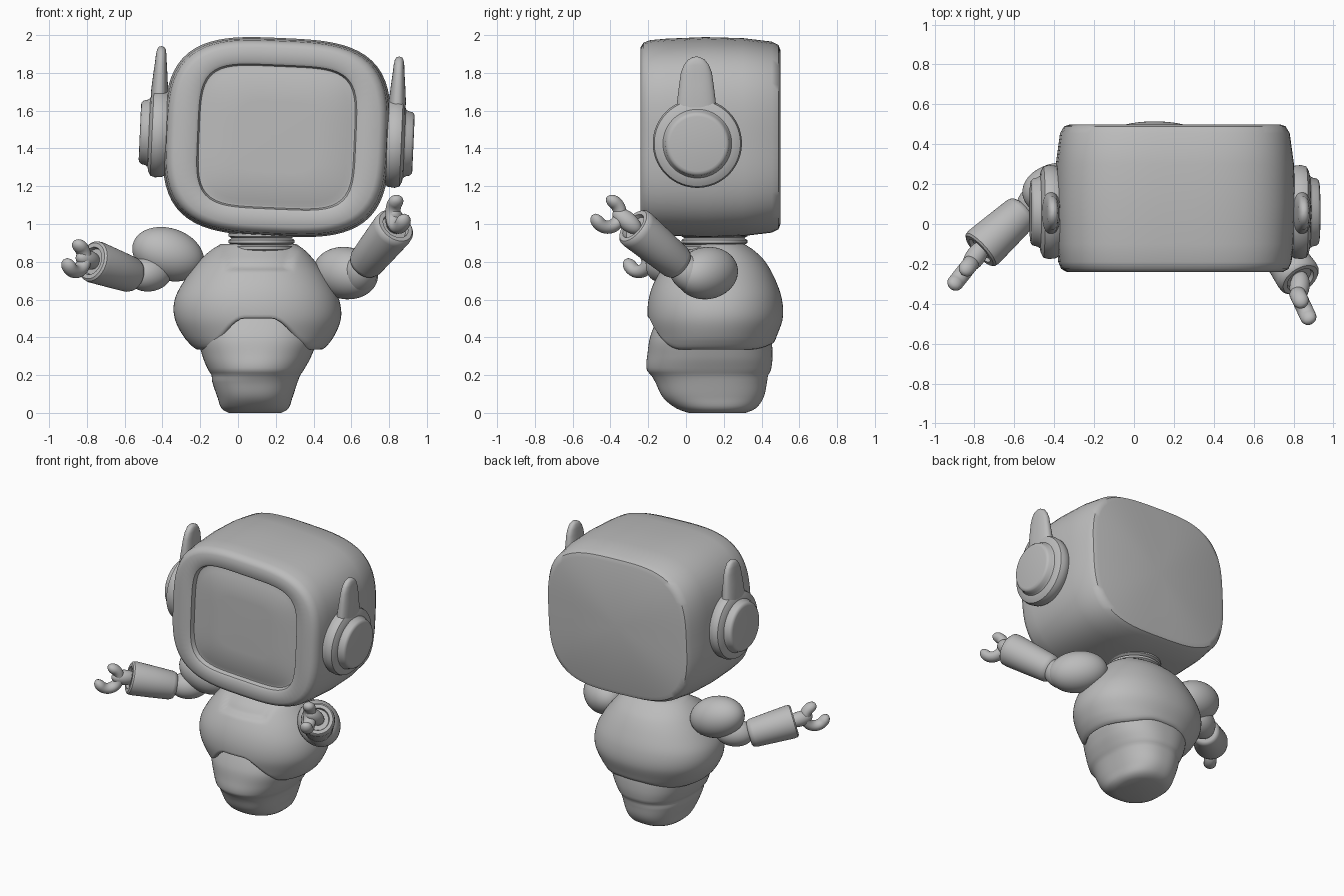
import bpy, bmesh, math
from mathutils import Vector, Matrix

if "Cube" in bpy.data.objects:
    bpy.data.objects.remove(bpy.data.objects["Cube"])

SEG = 96
grey = bpy.data.materials.new("plain_grey")
grey.use_nodes = True
grey.diffuse_color = (0.5, 0.5, 0.5, 1)
grey.node_tree.nodes["Principled BSDF"].inputs["Base Color"].default_value = grey.diffuse_color
TILT = Matrix.Translation((0.205, 0, 1.46)) @ Matrix.Rotation(math.radians(2.5), 4, 'Y')


def loft(name, rings, matrix=None, angle=40):
    """Skin a list of equal-length closed rings; a collapsed ring closes an end."""
    bm = bmesh.new()
    rows = [[bm.verts.new(p) for p in ring] for ring in rings]
    for a, b in zip(rows, rows[1:]):
        for i in range(len(a)):
            j = (i + 1) % len(a)
            bm.faces.new((a[i], a[j], b[j], b[i]))
    bmesh.ops.remove_doubles(bm, verts=bm.verts, dist=1e-5)
    bmesh.ops.recalc_face_normals(bm, faces=bm.faces)
    mesh = bpy.data.meshes.new(name)
    bm.to_mesh(mesh)
    bm.free()
    mesh.materials.append(grey)
    ob = bpy.data.objects.new(name, mesh)
    bpy.context.collection.objects.link(ob)
    if matrix:
        ob.matrix_world = matrix
    bpy.ops.object.select_all(action='DESELECT')
    ob.select_set(True)
    bpy.context.view_layer.objects.active = ob
    bpy.ops.object.shade_smooth_by_angle(angle=math.radians(angle))
    return ob


def lathe(name, start, axis, profile, matrix=None, seg=48):
    """Spin (distance, radius) pairs about an axis."""
    start, axis = Vector(start), Vector(axis).normalized()
    u = axis.orthogonal().normalized()
    v = axis.cross(u)
    turn = [math.tau * i / seg for i in range(seg)]
    return loft(name, [[start + axis * d + (u * math.cos(t) + v * math.sin(t)) * r
                        for t in turn] for d, r in profile], matrix)


def ellipsoid(name, centre, axis, half, radius):
    steps = [math.pi * i / 24 for i in range(25)]
    lathe(name, centre, axis, [(-half * math.cos(t), radius * math.sin(t)) for t in steps])


def polar(t, a, b, n):
    """Point on a superellipse in the direction t."""
    c, s = math.cos(t), math.sin(t)
    r = (abs(c / a) ** n + abs(s / b) ** n) ** (-1 / n)
    return r * c, r * s


def smooth(lo, hi, x):
    x = min(1, max(0, (x - lo) / (hi - lo)))
    return x * x * (3 - 2 * x)


def section(rows, z):
    """Smoothly interpolate (z, cx, cy, rx, ry) rows at height z."""
    rows = [Vector(r) for r in rows]
    k = max(i for i in range(len(rows) - 1) if rows[i][0] <= z or i == 0)
    slope = lambda i: ((rows[min(i + 1, len(rows) - 1)] - rows[max(i - 1, 0)])
                       / (rows[min(i + 1, len(rows) - 1)][0] - rows[max(i - 1, 0)][0]))
    p, q = rows[k], rows[k + 1]
    h = q[0] - p[0]
    t = (z - p[0]) / h
    return (p * (2 * t**3 - 3 * t**2 + 1) + slope(k) * h * (t**3 - 2 * t**2 + t)
            + q * (3 * t**2 - 2 * t**3) + slope(k + 1) * h * (t**3 - t**2))


TURN = [math.tau * i / SEG for i in range(SEG)]

# Head: rounded block along y, with the screen sunk into its front
shell = (0.6, 0.525, 3.3)
screen = (0.415, 0.378, 4.5)
steps = [(shell, 0.5, 0), (shell, 0.5, 0.87), (shell, 0.49, 0.92), (shell, 0.455, 0.955),
         (shell, 0.3, 0.99), (shell, 0.1, 1), (shell, -0.1, 0.985), (shell, -0.19, 0.97),
         (shell, -0.225, 0.945), (shell, -0.24, 0.9), (screen, -0.24, 1.05),
         (screen, -0.23, 1.01), (screen, -0.2, 0.99), (screen, -0.2, 0.96),
         (screen, -0.212, 0.9), (screen, -0.216, 0.5), (screen, -0.216, 0)]
rings = []
for shape, y, k in steps:
    rings.append([(x * k, y, z * k) for x, z in (polar(t, *shape) for t in TURN)])
loft("head", rings, TILT)

# Ear discs with upright fins
disc = [(0.5, 0), (0.5, 0.2), (0.57, 0.215), (0.6, 0.232), (0.635, 0.236), (0.66, 0.228),
        (0.672, 0.205), (0.677, 0.182), (0.69, 0.173), (0.712, 0.168), (0.722, 0.158),
        (0.725, 0.145), (0.725, 0)]
for side, word in ((1, "left"), (-1, "right")):
    lathe(word + "_ear", (0, 0.06, -0.005), (side, 0, 0), disc, TILT, SEG)
    rings = []
    for z, half, thick in ((0.1, 0.11, 0.045), (0.22, 0.102, 0.045), (0.3, 0.092, 0.038),
                           (0.37, 0.082, 0.031), (0.41, 0.066, 0.028), (0.437, 0.045, 0.023),
                           (0.45, 0.022, 0.015), (0.455, 0, 0)):
        rings.append([(side * 0.63 + x, 0.055 + y, z) for x, y in
                      ((polar(t, thick, half, 2.5) if half else (0, 0)) for t in TURN)])
    loft(word + "_fin", rings, TILT)

# Ribbed neck
rib = [(0, 0)]
for i in range(4):
    rib += [(0.035 * i, 0.158), (0.035 * i + 0.01, 0.175), (0.035 * i + 0.025, 0.175)]
lathe("neck", (0.125, 0.15, 0.82), (0, 0, 1), rib + [(0.14, 0.15), (0.14, 0)], seg=64)

# Chest shell: arched lower edge and sunken collar panel
chest = [(0.33, 0.115, 0.145, 0.335, 0.305), (0.4, 0.11, 0.15, 0.395, 0.328),
         (0.5, 0.105, 0.155, 0.44, 0.357), (0.6, 0.1, 0.155, 0.435, 0.353),
         (0.7, 0.1, 0.155, 0.385, 0.32), (0.8, 0.1, 0.16, 0.31, 0.26),
         (0.86, 0.105, 0.165, 0.25, 0.195), (0.9, 0.11, 0.16, 0.19, 0.14)]


def chest_point(t, f, k=1):
    arch = 1 - smooth(0.2, 0.85, abs(math.cos(t)))
    low = 0.335 + arch * (0.165 if math.sin(t) < 0 else 0.03)
    z = low + (0.895 - low) * f
    _, cx, cy, rx, ry = section(chest, z)
    x, y = polar(t, rx, ry, 2.15)
    if y < 0:
        width = 0.15 + 0.25 * (z - 0.75)
        k -= 0.09 * (1 - smooth(width, width + 0.025, abs(x - 0.01))) * smooth(0.745, 0.775, z)
    return cx + x * k, cy + y * k, z


rings = [[chest_point(t, 0.06, 0.85) for t in TURN], [chest_point(t, 0.0, 0.96) for t in TURN],
         [chest_point(t, 0.005, 0.985) for t in TURN]]
rings += [[chest_point(t, 0.03 + 0.97 * i / 40) for t in TURN] for i in range(41)]
rings.append([(0.11, 0.16, 0.895)] * SEG)
loft("chest", rings)

# Belly with a belt step and a soft front bulge
belly = [(0, 0.09, 0.165, 0.14, 0.15), (0.02, 0.09, 0.16, 0.175, 0.205),
         (0.08, 0.09, 0.145, 0.198, 0.265), (0.17, 0.09, 0.135, 0.228, 0.295),
         (0.2, 0.095, 0.13, 0.235, 0.305), (0.225, 0.095, 0.127, 0.252, 0.322),
         (0.3, 0.1, 0.13, 0.288, 0.328), (0.4, 0.105, 0.13, 0.315, 0.32),
         (0.55, 0.105, 0.14, 0.3, 0.27)]
rings = [[(0.09, 0.165, 0)] * SEG]
for i in range(45):
    z = 0.55 * i / 44
    _, cx, cy, rx, ry = section(belly, z)
    ring = []
    for t in TURN:
        x, y = polar(t, rx, ry, 2.4)
        bulge = math.exp(-(x / 0.13) ** 2 - ((z - 0.24) / 0.09) ** 2) if y < 0 else 0
        ring.append((cx + x, cy + y - 0.012 * bulge, z))
    rings.append(ring)
loft("belly", rings + [[(0.105, 0.14, 0.55)] * SEG])

# Forearm sleeve as (fraction of length, radius)
sleeve = [(0, 0), (0, 0.07), (0.03, 0.086), (0.1, 0.095), (0.5, 0.104), (0.9, 0.112),
          (0.97, 0.109), (1, 0.098), (1, 0.075), (0.94, 0.07), (0.94, 0)]


def arm(word, shoulder, lean, elbow, start, end, claw, heading):
    start, end, claw, d = Vector(start), Vector(end), Vector(claw), Vector(heading).normalized()
    ellipsoid(word + "_shoulder", shoulder, lean, 0.195, 0.138)
    ellipsoid(word + "_elbow", elbow, start - Vector(elbow), 0.13, 0.092)
    length = (end - start).length
    lathe(word + "_forearm", start, end - start, [(f * length, r) for f, r in sleeve])
    wrist = claw - d * 0.06 - end
    ellipsoid(word + "_wrist", end + wrist * 0.4, wrist, 0.09, 0.05)
    # Open pincer that curls in the upright plane of the heading
    up = Vector((0, 0, 1))
    mouth, side = (d + up * 0.9).normalized(), d.cross(up).normalized()
    other = mouth.cross(side)
    rings = []
    for i in range(41):
        f = i / 40
        a = math.radians(42 + 276 * f)
        out = mouth * math.cos(a) + other * math.sin(a)
        r = 0.041 * min(1, max(0, 1 - (1 - min(f, 1 - f) / 0.14) ** 2 if min(f, 1 - f) < 0.14 else 1)) ** 0.5
        rings.append([claw + out * (0.072 + r * 0.85 * math.cos(t)) + side * r * math.sin(t)
                      for t in TURN[::4]])
    loft(word + "_pincer", rings, angle=60)


arm("right", (-0.37, 0.17, 0.84), (-0.92, -0.1, 0.3), (-0.47, 0.12, 0.735),
    (-0.55, 0.07, 0.725), (-0.775, -0.135, 0.805), (-0.86, -0.25, 0.82), (-0.62, -0.78, 0))
arm("left", (0.57, 0.11, 0.74), (0.62, -0.55, -0.1), (0.645, 0.02, 0.735),
    (0.665, -0.03, 0.78), (0.835, -0.28, 0.99), (0.85, -0.415, 1.055), (0.42, -0.9, 0))
